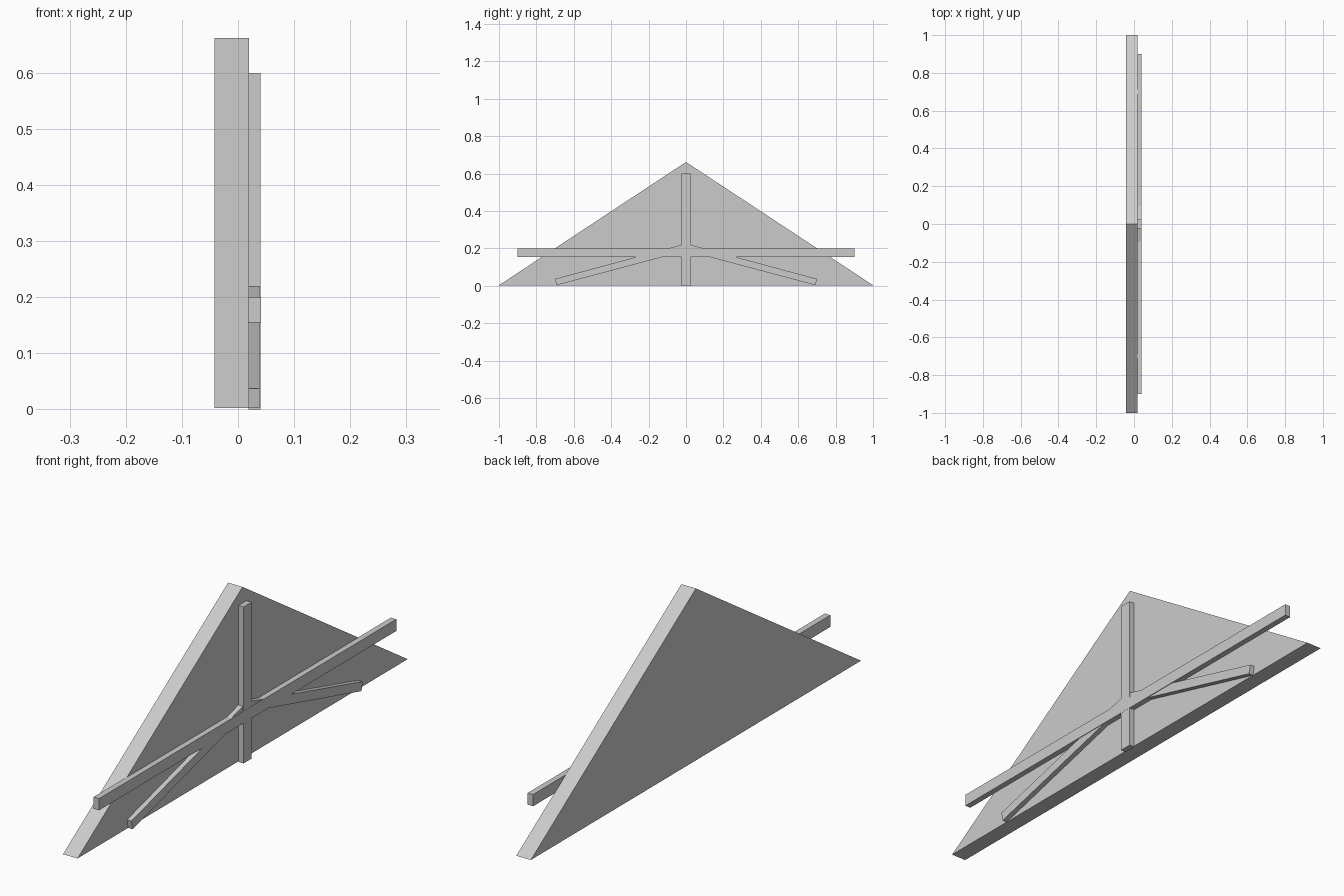
import bpy, bmesh

if "Cube" in bpy.data.objects:
    bpy.data.objects.remove(bpy.data.objects["Cube"])


def prism(name, profile, x0, x1):
    """Extrude a closed (y, z) outline from x0 to x1."""
    bm = bmesh.new()
    face = bm.faces.new([bm.verts.new((x0, y, z)) for y, z in profile])
    new = bmesh.ops.extrude_face_region(bm, geom=[face])["geom"]
    verts = [v for v in new if isinstance(v, bmesh.types.BMVert)]
    bmesh.ops.translate(bm, verts=verts, vec=(x1 - x0, 0, 0))
    bmesh.ops.recalc_face_normals(bm, faces=bm.faces)
    mesh = bpy.data.meshes.new(name)
    bm.to_mesh(mesh)
    bm.free()
    obj = bpy.data.objects.new(name, mesh)
    bpy.context.collection.objects.link(obj)
    return obj


def rect(y, z0, z1):
    return [(-y, z0), (y, z0), (y, z1), (-y, z1)]


# Triangular gable wall
prism("gable_panel", [(-1, 0.003), (1, 0.003), (0, 0.662)], -0.042, 0.0195)

# Upright post
prism("king_post", rect(0.024, 0.0, 0.6), 0.019, 0.0405)

# Horizontal tie beam
prism("tie_beam", rect(0.9, 0.155, 0.2), 0.018, 0.041)

# Sloping braces, left and right
for side, label in ((-1, "left"), (1, "right")):
    outline = [(0.693, 0.003), (0.7, 0.037), (0.025, 0.219), (0.016, 0.183)]
    prism("brace_" + label, [(side * y, z) for y, z in outline], 0.019, 0.0385)
